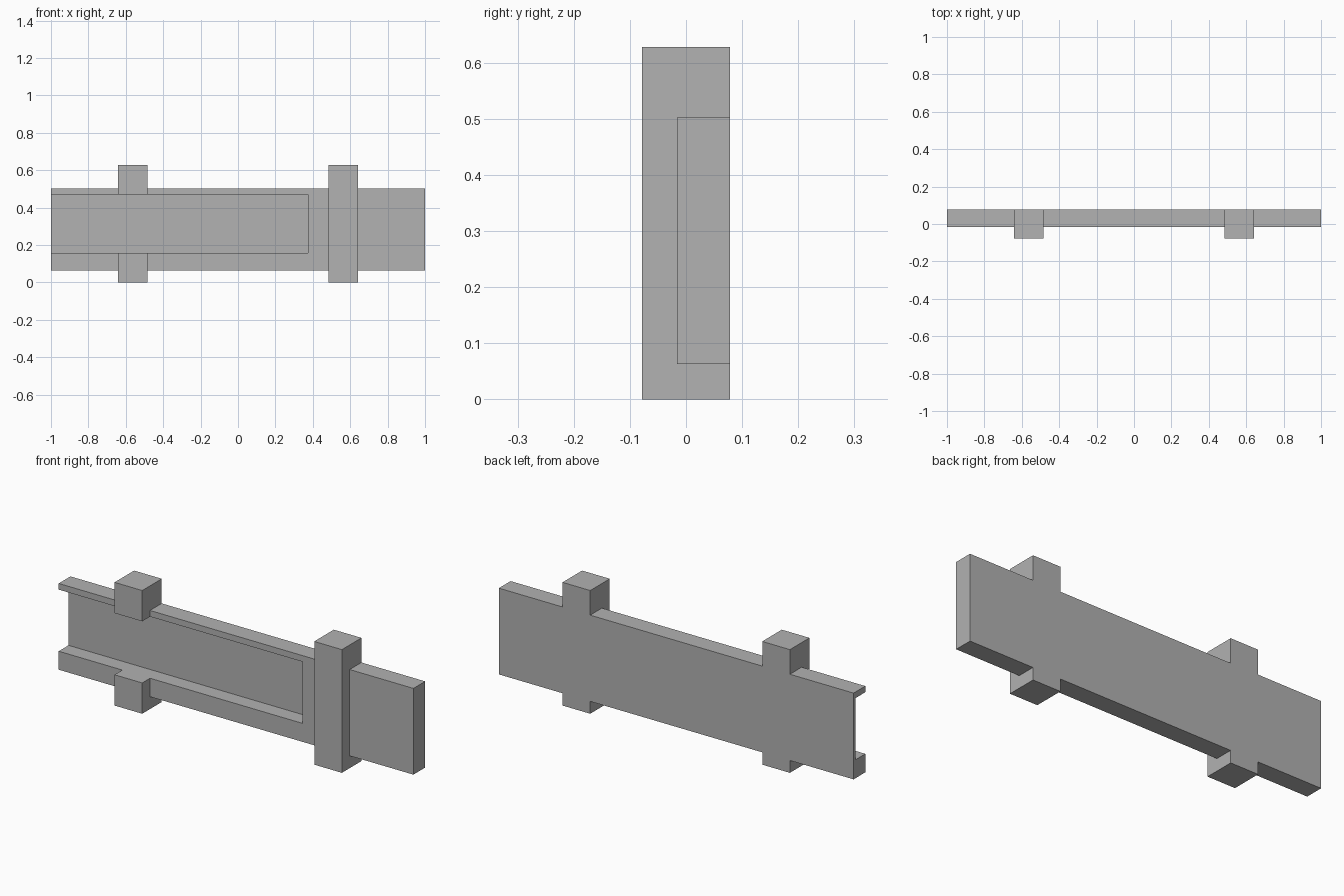
import bpy

cube = bpy.data.objects.get("Cube")
if cube:
    bpy.data.objects.remove(cube, do_unlink=True)

U = 0.0157  # modelling unit
BACK = 5 * U

grey = bpy.data.materials.new("plain grey")
grey.use_nodes = True
grey.diffuse_color = (0.445, 0.445, 0.445, 1)
grey.node_tree.nodes["Principled BSDF"].inputs["Base Color"].default_value = grey.diffuse_color


def box(name, x, y, z):
    """Box from (min, max) ranges on each axis."""
    bpy.ops.mesh.primitive_cube_add(size=1)
    ob = bpy.context.object
    ob.name = name
    for v in ob.data.vertices:
        v.co = [r[0] if c < 0 else r[1] for c, r in zip(v.co, (x, y, z))]
    ob.data.materials.append(grey)
    return ob


def combine(target, tool, operation):
    """Apply a boolean and discard the helper."""
    tool.hide_render = True
    mod = target.modifiers.new(operation.title(), "BOOLEAN")
    mod.operation = operation
    mod.solver = "EXACT"
    mod.object = tool
    bpy.ops.object.select_all(action="DESELECT")
    bpy.context.view_layer.objects.active = target
    target.select_set(True)
    bpy.ops.object.modifier_apply(modifier=mod.name)
    bpy.data.objects.remove(tool, do_unlink=True)


# Long plate, flush with the posts at the back
plate = box("slotted_plate_with_posts", (-1, 1), (-U, BACK), (4 * U, 32 * U))

# Two tall cross posts standing proud of the front
for side in (-1, 1):
    x = sorted((side * 0.485, side * 0.641))
    post = box("cross_post", x, (-BACK, BACK), (0, 40 * U))
    combine(plate, post, "UNION")

# Deep channel, open at the right end, leaving a thin back web
channel = box("channel_cutter", (-1.2, 0.375), (-0.2, BACK - U), (10 * U, 30 * U))
combine(plate, channel, "DIFFERENCE")
